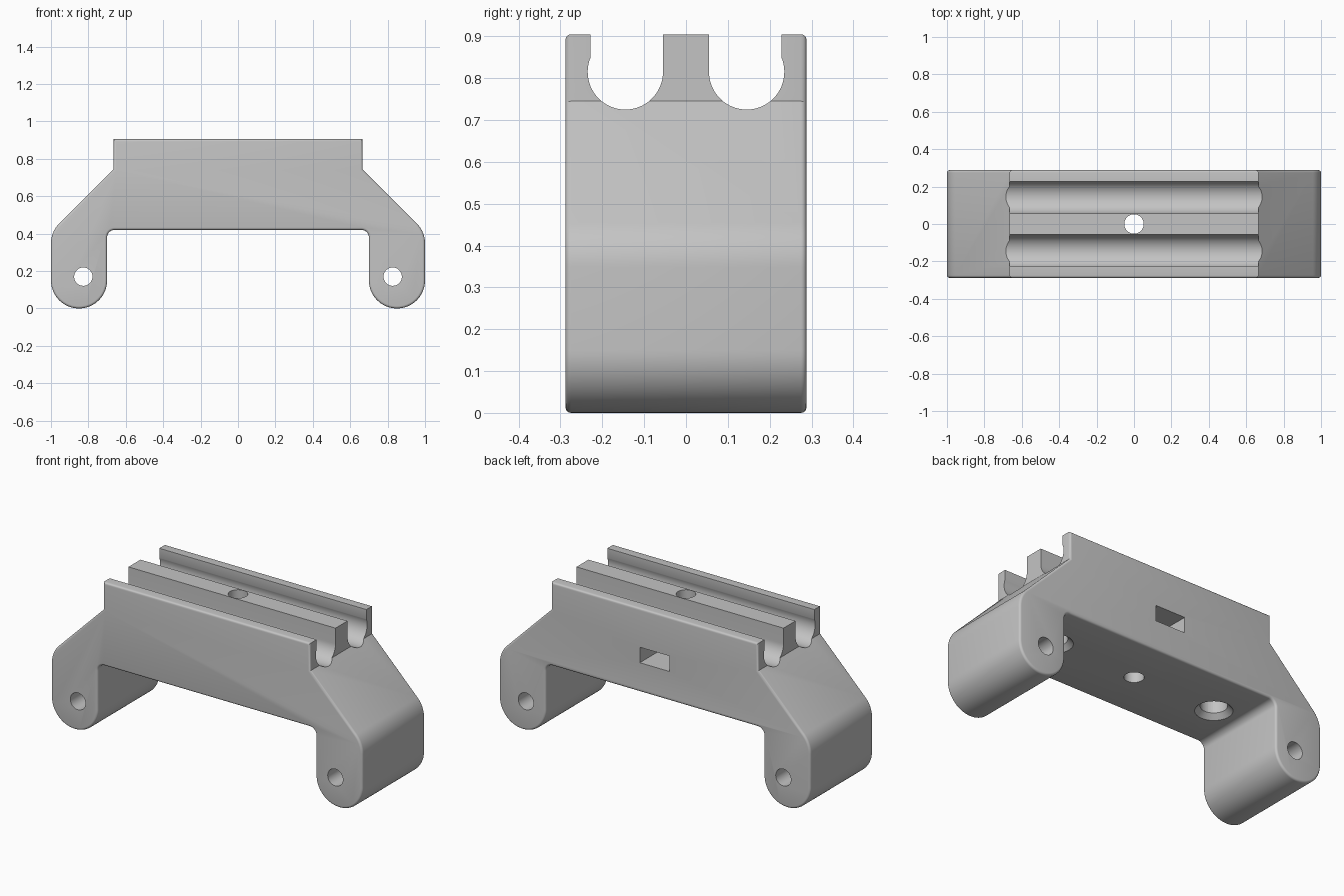
import bpy, bmesh
from math import sin, cos, radians, pi
from mathutils import Matrix

if "Cube" in bpy.data.objects:
    bpy.data.objects.remove(bpy.data.objects["Cube"])

DEPTH = 0.288     # half of the body depth
LEG_X = 0.85      # centre of each rounded leg

grey = bpy.data.materials.new("light grey")
grey.use_nodes = True
grey.diffuse_color = (0.55, 0.55, 0.55, 1)
grey.node_tree.nodes["Principled BSDF"].inputs["Base Color"].default_value = (0.55, 0.55, 0.55, 1)


def arc(cx, cz, r, start, end, steps):
    angles = [radians(start + (end - start) * i / steps) for i in range(steps + 1)]
    return [(cx + r * cos(a), cz + r * sin(a)) for a in angles]


def make_object(name, bm):
    bmesh.ops.recalc_face_normals(bm, faces=bm.faces)
    mesh = bpy.data.meshes.new(name)
    bm.to_mesh(mesh)
    bm.free()
    mesh.materials.append(grey)
    obj = bpy.data.objects.new(name, mesh)
    bpy.context.collection.objects.link(obj)
    return obj


def prism(name, points, to_3d, low, high, rim=0):
    """Extrude a 2D outline from low to high, optionally rounding both rims."""
    bm = bmesh.new()
    caps = [bm.faces.new([bm.verts.new(to_3d(a, b, t)) for a, b in points]) for t in (low, high)]
    n = len(points)
    one, two = list(caps[0].verts), list(caps[1].verts)
    for i in range(n):
        j = (i + 1) % n
        bm.faces.new((one[i], one[j], two[j], two[i]))
    bmesh.ops.recalc_face_normals(bm, faces=bm.faces)
    if rim:
        edges = [e for cap in caps for e in cap.edges]
        bmesh.ops.bevel(bm, geom=edges, offset=rim, segments=4, profile=0.5, affect='EDGES')
    return make_object(name, bm)


def along_y(a, b, t):
    return (a, t, b)


def along_x(a, b, t):
    return (t, a, b)


def cone(name, x, z, r1, r2, depth, axis='Z'):
    bm = bmesh.new()
    bmesh.ops.create_cone(bm, cap_ends=True, segments=48, radius1=r1, radius2=r2, depth=depth)
    turn = Matrix.Rotation(pi / 2, 4, 'X') if axis == 'Y' else Matrix()
    bm.transform(Matrix.Translation((x, 0, z)) @ turn)
    return make_object(name, bm)


# Bracket body: half outline from inner fillet, round leg, shoulder, to the top
half = arc(0.66, 0.38, 0.04, 90, 0, 8)
half += arc(LEG_X, 0.15, 0.15, 180, 360, 36)
half += arc(LEG_X, 0.348, 0.15, 0, 45, 10)
half += [(0.665, 0.745), (0.665, 0.905)]
outline = half + [(-x, z) for x, z in reversed(half)]
body = prism("bracket_body", outline, along_y, -DEPTH, DEPTH, rim=0.013)

cutters = []

# Snap-in channels along the top, with a straight mouth and a round bed
for side in (-1, 1):
    bed = arc(0.145, 0.815, 0.09, -180, 0, 32)
    mouth = [(0.055, 0.815), (0.055, 0.82)]
    bed = [(0.228, 1.0), (0.055, 1.0)] + bed + arc(0.145, 0.815, 0.09, 4, 22.7, 5)
    cutters.append(prism("channel_cutter", [(side * y, z) for y, z in bed], along_x, -1.2, 1.2))

# Cross holes through the legs and blind chamfered sockets underneath
for side in (-1, 1):
    cutters.append(cone("leg_hole_cutter", side * 0.827, 0.17, 0.049, 0.049, 1, 'Y'))
    cutters.append(cone("socket_cutter", side * 0.53, 0.51, 0.07, 0.07, 0.22))
    cutters.append(cone("chamfer_cutter", side * 0.53, 0.43, 0.108, 0.068, 0.04))

# Central bolt hole and the nut pocket opening at the back
cutters.append(cone("bolt_hole_cutter", 0, 0.65, 0.052, 0.052, 1))
pocket = [(-0.095, 0.59), (0.095, 0.59), (0.095, 0.68), (-0.095, 0.68)]
cutters.append(prism("nut_pocket_cutter", pocket, along_y, -0.1, 0.4))

# Carve the body, then drop the cutters
bpy.ops.object.select_all(action='DESELECT')
body.select_set(True)
bpy.context.view_layer.objects.active = body
for cutter in cutters:
    cutter.hide_render = True
    mod = body.modifiers.new("cut", 'BOOLEAN')
    mod.operation = 'DIFFERENCE'
    mod.solver = 'EXACT'
    mod.object = cutter
    bpy.ops.object.modifier_apply(modifier=mod.name)
    bpy.data.objects.remove(cutter)

bpy.ops.object.shade_smooth_by_angle(angle=radians(30))
